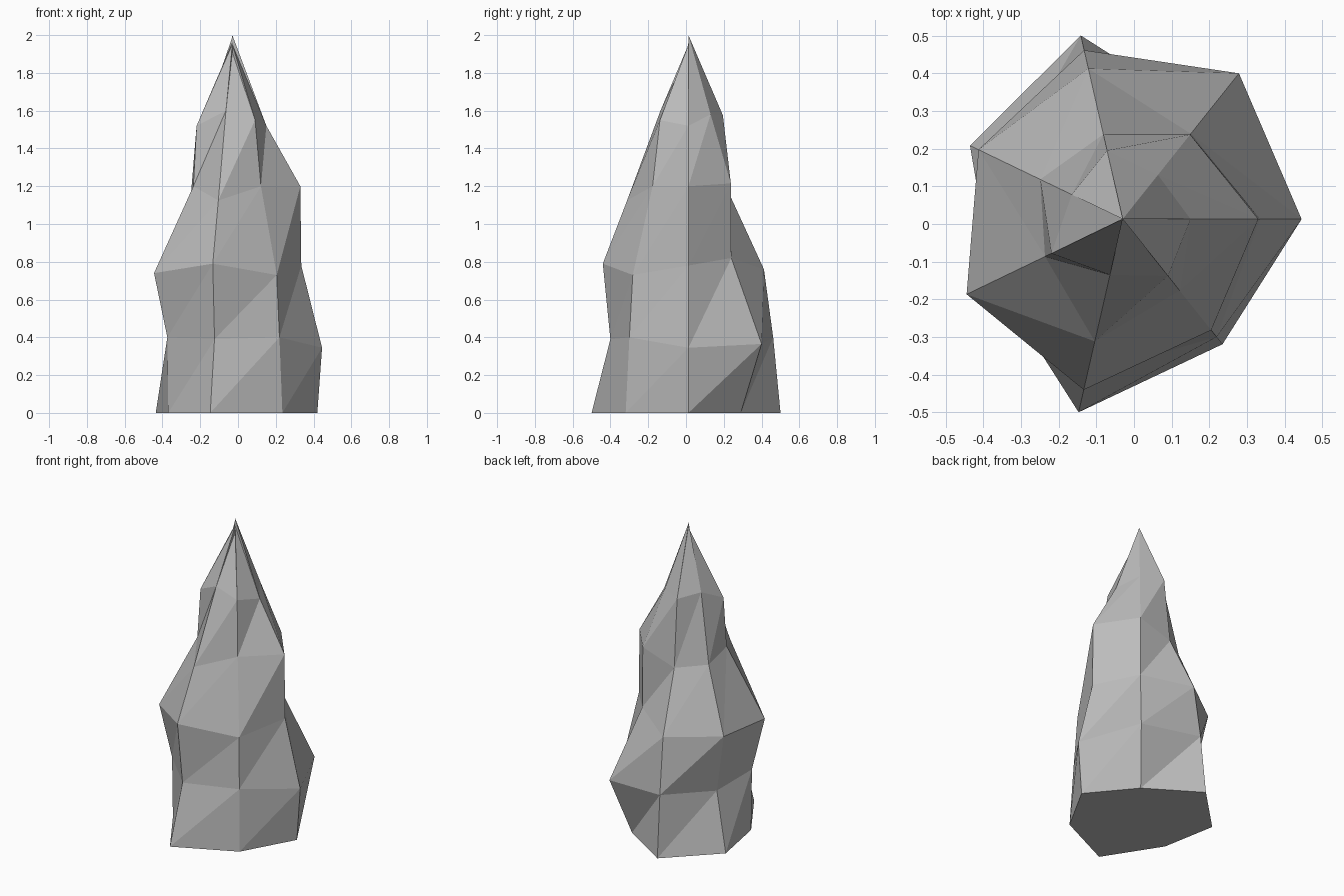
import bpy, bmesh, math

if "Cube" in bpy.data.objects:
    bpy.data.objects.remove(bpy.data.objects["Cube"])

SIDES = 7
CX, CY = -0.03, 0.013

# rock rings from bottom to tip: (radius per corner, height per corner)
RINGS = [
    ((.45, .354, .50, .45, .377, .526, .425), (0,) * SIDES),
    ((.475, .495, .46, .342, .382, .424, .40), (.345, .365, .40, .37, .40, .39, .40)),
    ((.365, .29, .41, .425, .46, .465, .377), (.78, .82, .76, .76, .74, .79, .73)),
    ((.36, .287, .231, .243, .229, .333, .243), (1.2, 1.215, 1.14, 1.16, 1.2, 1.125, 1.2)),
    ((.18, .15, .187, .15, .21, .152, .193), (1.52, 1.58, 1.575, 1.6, 1.52, 1.6, 1.55)),
    ((0,) * SIDES, (1.95, 2.0, 2.0, 1.99, 1.96, 1.95, 1.91)),
]

stone = bpy.data.materials.new("grey_stone")
stone.diffuse_color = (0.5, 0.5, 0.5, 1)
stone.use_nodes = True
stone.node_tree.nodes["Principled BSDF"].inputs["Base Color"].default_value = stone.diffuse_color

bm = bmesh.new()
rings = []
for radii, heights in RINGS:
    ring = []
    for k, (r, z) in enumerate(zip(radii, heights)):
        a = math.tau * k / SIDES
        ring.append(bm.verts.new((CX + r * math.cos(a), CY + r * math.sin(a), z)))
    rings.append(ring)

# triangulated faceted walls
for low, high in zip(rings, rings[1:]):
    for k in range(SIDES):
        n = (k + 1) % SIDES
        bm.faces.new((low[k], low[n], high[n]))
        bm.faces.new((low[k], high[n], high[k]))

# flat underside
bm.faces.new(rings[0][::-1])

mesh = bpy.data.meshes.new("rock_spire")
bm.to_mesh(mesh)
bm.free()
mesh.materials.append(stone)
bpy.context.collection.objects.link(bpy.data.objects.new("rock_spire", mesh))
